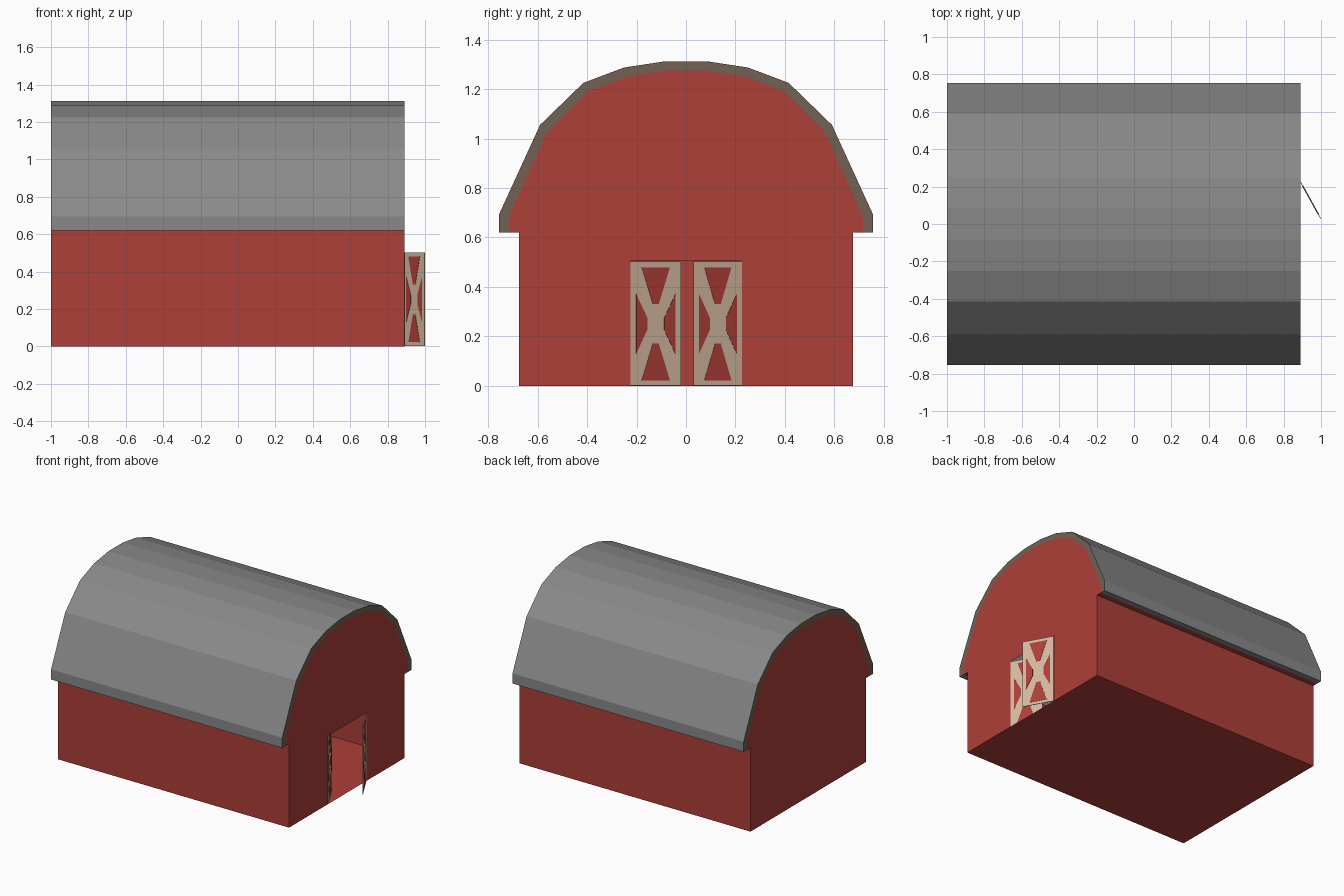
import bpy, bmesh, math
from mathutils import Matrix

if "Cube" in bpy.data.objects:
    bpy.data.objects.remove(bpy.data.objects["Cube"])


def material(name, rgb):
    m = bpy.data.materials.new(name)
    m.diffuse_color = (*rgb, 1)
    m.use_nodes = True
    m.node_tree.nodes["Principled BSDF"].inputs["Base Color"].default_value = m.diffuse_color
    return m


RED = material("barn red", (0.42, 0.05, 0.041))
GREY = material("roof grey", (0.25, 0.25, 0.25))
BROWN = material("roof trim brown", (0.17, 0.12, 0.088))
TAN = material("door frame tan", (0.66, 0.48, 0.345))

X0, X1 = -1.0, 0.89             # barn ends
WALL, EAVE = 0.675, 0.62        # half width, eave height
DOOR_W, DOOR_H = 0.225, 0.505   # half width and height of the doorway


def make_object(name, bm, mats):
    bmesh.ops.remove_doubles(bm, verts=bm.verts, dist=1e-5)
    bmesh.ops.recalc_face_normals(bm, faces=bm.faces)
    me = bpy.data.meshes.new(name)
    bm.to_mesh(me)
    bm.free()
    for m in mats:
        me.materials.append(m)
    ob = bpy.data.objects.new(name, me)
    bpy.context.collection.objects.link(ob)
    return ob


def face(bm, pts, mat=0):
    f = bm.faces.new([bm.verts.new(p) for p in pts])
    f.material_index = mat
    return f


def mirrored(half):
    """Half profile from eave to ridge, completed on the other side."""
    return half + [(-y, z) for y, z in reversed(half)]


outer = mirrored([(0.755, EAVE), (0.755, 0.695), (0.59, 1.055),
                  (0.415, 1.225), (0.25, 1.287), (0.085, 1.312)])
inner = mirrored([(0.715, EAVE), (0.715, 0.687), (0.56, 1.028),
                  (0.396, 1.19), (0.24, 1.25), (0.08, 1.275)])

# Roof: thick arched shell with brown end trim
bm = bmesh.new()
for profile in (outer, inner):
    for (ya, za), (yb, zb) in zip(profile, profile[1:]):
        face(bm, [(X0, ya, za), (X1, ya, za), (X1, yb, zb), (X0, yb, zb)])
for k in (0, -1):               # underside of the eaves
    a, b = outer[k], inner[k]
    face(bm, [(X0, *a), (X1, *a), (X1, *b), (X0, *b)])
for x in (X0, X1):
    for i in range(len(outer) - 1):
        face(bm, [(x, *outer[i]), (x, *outer[i + 1]),
                  (x, *inner[i + 1]), (x, *inner[i])], 1)
make_object("roof", bm, [GREY, BROWN])

# Barn body: hollow, with floor, side walls and full gable ends
bm = bmesh.new()
face(bm, [(X0, -WALL, 0), (X0, WALL, 0), (X1, WALL, 0), (X1, -WALL, 0)])
for s in (-1, 1):
    face(bm, [(X0, s * WALL, 0), (X1, s * WALL, 0),
              (X1, s * WALL, EAVE), (X0, s * WALL, EAVE)])
    face(bm, [(X0, s * WALL, EAVE), (X1, s * WALL, EAVE),
              (X1, s * 0.715, EAVE), (X0, s * 0.715, EAVE)])
gable = [(WALL, 0), (WALL, EAVE)] + inner + [(-WALL, EAVE), (-WALL, 0)]
notch = [(-DOOR_W, 0), (-DOOR_W, DOOR_H), (DOOR_W, DOOR_H), (DOOR_W, 0)]
face(bm, [(X0, y, z) for y, z in gable])
face(bm, [(X1, y, z) for y, z in gable + notch])
make_object("barn_body", bm, [RED])


def prism(bm, pts, t, mat):
    """Flat outline in local x-z, extruded to thickness t about y = 0."""
    f = face(bm, [(x, -t / 2, z) for x, z in pts], mat)
    r = bmesh.ops.extrude_face_region(bm, geom=[f], use_keep_orig=True)
    bmesh.ops.translate(bm, vec=(0, t, 0),
                        verts=[v for v in r["geom"] if isinstance(v, bmesh.types.BMVert)])


def door(name, hinge, tip):
    """Thin tan door whose red panels leave a cross brace."""
    dx, dy = tip[0] - hinge[0], tip[1] - hinge[1]
    w, h = math.hypot(dx, dy), DOOR_H - 0.003
    bm = bmesh.new()
    prism(bm, [(0, 0.001), (w, 0.001), (w, h), (0, h)], 0.004, 0)
    top = [(0.22, 0.955), (0.78, 0.955), (0.56, 0.66), (0.44, 0.66)]
    side = [(0.11, 0.26), (0.11, 0.74), (0.33, 0.55), (0.33, 0.45)]
    for pts in (top, [(u, 1 - v) for u, v in top],
                side, [(1 - u, v) for u, v in side]):
        prism(bm, [(u * w, v * h) for u, v in pts], 0.007, 1)
    ob = make_object(name, bm, [TAN, RED])
    ob.matrix_world = (Matrix.Translation((*hinge, 0)) @
                       Matrix.Rotation(math.atan2(dy, dx), 4, 'Z'))


# One door swings outward, the other inward
door("outward_door", (X1, DOOR_W), (0.998, 0.03))
door("inward_door", (X1, -DOOR_W), (0.782, -0.022))
